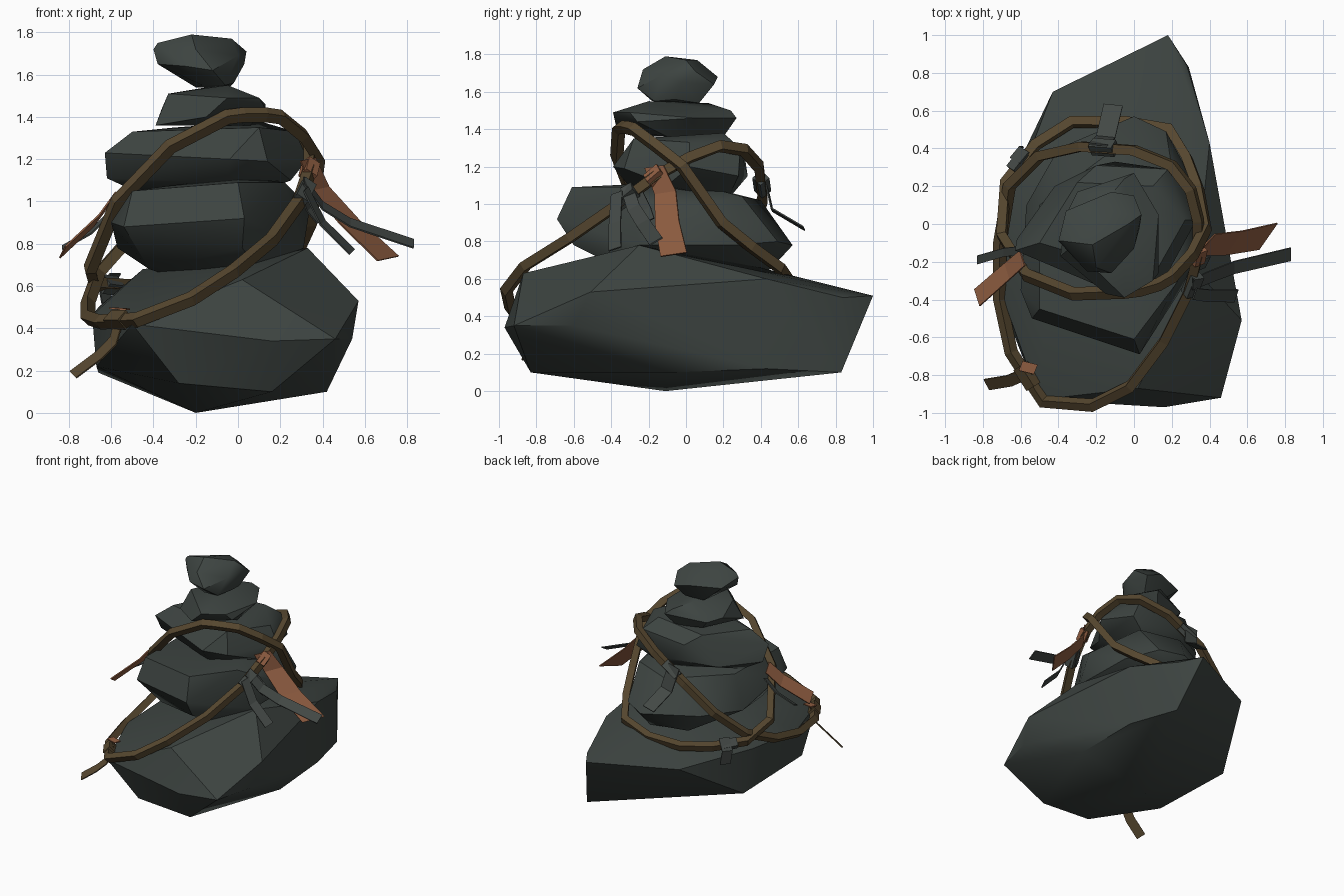
import bpy, bmesh, math
from mathutils import Vector


def material(name, col):
    m = bpy.data.materials.new(name)
    m.diffuse_color = (*col, 1)
    return m


STONE = material("dark_stone", (0.047, 0.058, 0.053))
ROPE = material("brown_rope", (0.092, 0.062, 0.028))
COPPER = material("rust_cloth", (0.28, 0.112, 0.054))
GREY = material("grey_cloth", (0.055, 0.064, 0.059))


def finish(name, bm, mat, smooth=None):
    me = bpy.data.meshes.new(name)
    bm.to_mesh(me)
    bm.free()
    ob = bpy.data.objects.new(name, me)
    bpy.context.collection.objects.link(ob)
    me.materials.append(mat)
    if smooth:
        bpy.ops.object.select_all(action='DESELECT')
        ob.select_set(True)
        bpy.context.view_layer.objects.active = ob
        bpy.ops.object.shade_smooth_by_angle(angle=math.radians(smooth))
    return ob


def rock(name, pts):
    """Faceted boulder: convex hull of its corner points."""
    bm = bmesh.new()
    for p in pts:
        bm.verts.new(p)
    bmesh.ops.convex_hull(bm, input=bm.verts[:])
    loose = [v for v in bm.verts if not v.link_faces]
    bmesh.ops.delete(bm, geom=loose, context='VERTS')
    bmesh.ops.recalc_face_normals(bm, faces=bm.faces[:])
    return finish(name, bm, STONE, 35)


def tube(name, pts, mat, r=0.036, closed=True):
    """Square-section rope along a path."""
    cu = bpy.data.curves.new(name, 'CURVE')
    cu.dimensions = '3D'
    cu.bevel_depth = r
    cu.bevel_resolution = 0
    cu.use_fill_caps = True
    sp = cu.splines.new('POLY')
    sp.points.add(len(pts) - 1)
    for q, p in zip(sp.points, pts):
        q.co = (*p, 1)
    sp.use_cyclic_u = closed
    sp.use_smooth = False
    cu.materials.append(mat)
    ob = bpy.data.objects.new(name, cu)
    bpy.context.collection.objects.link(ob)


def ribbon(name, pts, across, mat, grow=1.0, thick=0.008):
    """Thin cloth strip; across = width vector, grow = end width factor."""
    bm = bmesh.new()
    w, n = Vector(across) / 2, len(pts)
    rings = []
    for i, p in enumerate(pts):
        p = Vector(p)
        t = Vector(pts[min(i + 1, n - 1)]) - Vector(pts[max(i - 1, 0)])
        up = t.cross(w).normalized() * thick / 2
        k = w * (1 + (grow - 1) * i / (n - 1))
        rings.append([bm.verts.new(p + a * k + b * up)
                      for a, b in ((-1, -1), (1, -1), (1, 1), (-1, 1))])
    for a, b in zip(rings, rings[1:]):
        for j in range(4):
            bm.faces.new((a[j], a[(j + 1) % 4], b[(j + 1) % 4], b[j]))
    bm.faces.new(rings[0])
    bm.faces.new(rings[-1][::-1])
    bmesh.ops.recalc_face_normals(bm, faces=bm.faces[:])
    finish(name, bm, mat)


# Stacked stones, bottom to top
rock("base_stone", [
    (-.2, -.11, 0), (.16, -.83, .1), (.42, -.07, .1), (.4, .43, .12), (.29, .83, .1),
    (-.67, -.5, .22), (-.28, -.85, .14), (-.66, .22, .19), (.18, 1, .51), (-.43, .7, .5),
    (.28, .84, .5), (.4, .43, .6), (.33, -.25, .78), (.57, -.51, .53), (.54, -.6, .35),
    (.46, -.92, .35), (.16, -.97, .34), (.02, -.87, .63), (-.5, -.93, .42), (-.69, -.4, .46),
    (-.66, .1, .5), (-.45, -.1, .68), (.05, .4, .66)])
rock("second_stone", [
    (-.6, -.35, .9), (-.54, -.5, .88), (.03, -.69, .92), (0, -.61, 1.09), (-.5, -.45, 1.05),
    (.22, -.32, 1.09), (.34, -.1, .97), (.31, -.25, .78), (.02, -.6, .78), (-.42, -.36, .68),
    (.1, -.4, .68), (-.3, 0, .64), (.1, .1, .66), (0, .45, .65), (0, .57, .78),
    (.17, .49, .8), (.3, .25, .78), (.2, .3, 1.04), (-.1, .4, 1.02), (-.4, .4, .8),
    (-.57, .1, .78), (-.5, .1, 1.05), (-.3, .4, .66), (0, 0, 1.12)])
rock("third_stone", [
    (-.63, -.14, 1.23), (-.62, -.08, 1.11), (-.49, 0, 1.05), (-.04, -.39, 1.2),
    (-.05, -.3, 1.09), (.14, -.33, 1.19), (.25, -.1, 1.1), (.33, .02, 1.2), (.27, .02, 1.33),
    (.1, .2, 1.38), (.1, -.28, 1.35), (-.5, -.1, 1.33), (-.3, .22, 1.35), (-.1, .33, 1.15),
    (.24, .28, 1.15), (.18, .29, 1.3), (-.42, .2, 1.12), (.05, .22, 1.02), (-.2, .31, 1.28)])
rock("fourth_stone", [
    (-.39, -.17, 1.36), (-.33, -.12, 1.51), (-.36, .05, 1.44), (-.05, -.2, 1.55),
    (-.05, -.39, 1.49), (-.15, -.37, 1.4), (.13, -.26, 1.44), (.1, -.3, 1.49),
    (.06, -.1, 1.36), (.13, .05, 1.46), (0, .27, 1.46), (-.05, .24, 1.5), (-.05, .2, 1.36),
    (-.3, .17, 1.43), (-.15, .12, 1.54), (-.25, .15, 1.37)])
rock("top_stone", [
    (-.4, -.09, 1.72), (-.38, -.1, 1.65), (-.36, .07, 1.68), (-.17, -.18, 1.55), (-.04, .07, 1.54),
    (-.2, .06, 1.54), (.03, -.02, 1.65), (.04, .05, 1.71), (0, .15, 1.64), (-.12, .17, 1.68),
    (-.03, 0, 1.77), (-.22, -.11, 1.79), (-.12, .06, 1.77), (-.38, -.09, 1.75), (-.02, -.06, 1.56),
    (-.12, -.26, 1.62), (-.25, -.25, 1.64), (-.2, -.23, 1.72), (0, -.13, 1.69), (-.06, -.17, 1.55)])

# Two tilted rope loops
tube("lower_rope", [
    (-.22, -.96, .54), (-.02, -.86, .67), (.16, -.62, .82), (.29, -.36, 1.0), (.34, -.16, 1.15),
    (.34, .02, 1.25), (.3, .18, 1.31), (.2, .31, 1.29), (0, .39, 1.2), (-.28, .41, 1.03),
    (-.5, .36, .84), (-.66, .2, .66), (-.71, -.1, .52), (-.71, -.4, .45), (-.65, -.68, .43),
    (-.48, -.94, .44)], ROPE)
tube("upper_rope", [
    (-.05, -.36, 1.4), (.03, -.35, 1.41), (.13, -.32, 1.41), (.2, -.28, 1.4), (.31, -.16, 1.31),
    (.38, -.02, 1.2), (.34, .19, .9), (.28, .35, .77), (.19, .5, .66), (-.05, .54, .6),
    (-.33, .54, .6), (-.52, .42, .6), (-.68, .22, .61), (-.7, -.06, .68),
    (-.57, -.27, 1.0), (-.32, -.37, 1.26)], ROPE)

# Cloth wraps knotted round the ropes
for nm, a, b, m in (
        ("right_grey_wrap", (.29, -.37, 1.0), (.33, -.27, 1.08), GREY),
        ("right_rust_wrap", (.33, -.2, 1.12), (.345, -.13, 1.18), COPPER),
        ("back_grey_wrap", (-.1, .4, 1.14), (-.22, .41, 1.07), GREY),
        ("side_grey_wrap", (-.57, .37, .6), (-.64, .28, .61), GREY),
        ("front_brown_wrap", (-.53, -.86, .44), (-.6, -.75, .44), ROPE)):
    tube(nm, (a, b), m, .046, False)

# Wind-blown cloth tails
ribbon("right_rust_tail", [(.33, -.17, 1.2), (.39, -.11, 1.06), (.53, -.1, .9), (.71, -.065, .73)],
       (.07, .1, .015), COPPER, 1.4)
ribbon("right_long_grey_tail", [(.31, -.32, 1.1), (.4, -.28, .98), (.53, -.23, .9), (.83, -.16, .8)],
       (0, .06, .035), GREY, 1.15)
ribbon("right_short_grey_tail", [(.32, -.37, 1.06), (.4, -.38, .9), (.54, -.38, .76)],
       (.02, .06, .02), GREY, 1.1)
ribbon("right_tiny_grey_tail", [(.31, -.26, 1.05), (.34, -.22, .97), (.39, -.2, .91)],
       (.03, .06, .03), GREY)
ribbon("left_rust_tail", [(-.59, -.18, 1.02), (-.67, -.25, .91), (-.83, -.39, .76)],
       (.025, -.08, .05), COPPER, 1.1)
ribbon("left_grey_tail", [(-.6, -.14, .95), (-.69, -.15, .86), (-.83, -.19, .78)],
       (0, .045, .02), GREY)
ribbon("front_brown_tail", [(-.55, -.77, .48), (-.59, -.8, .34), (-.66, -.83, .27), (-.78, -.85, .18)],
       (-.03, .055, .03), ROPE)
ribbon("front_rust_patch", [(-.52, -.77, .49), (-.6, -.75, .495)], (.02, .05, 0), COPPER)
ribbon("back_grey_tail", [(-.19, .42, 1.15), (-.15, .46, .97), (-.11, .63, .87)],
       (.1, -.01, .02), GREY)
ribbon("side_grey_tail", [(-.58, .35, .66), (-.63, .38, .58), (-.61, .38, .47)],
       (.05, .06, 0), GREY)
